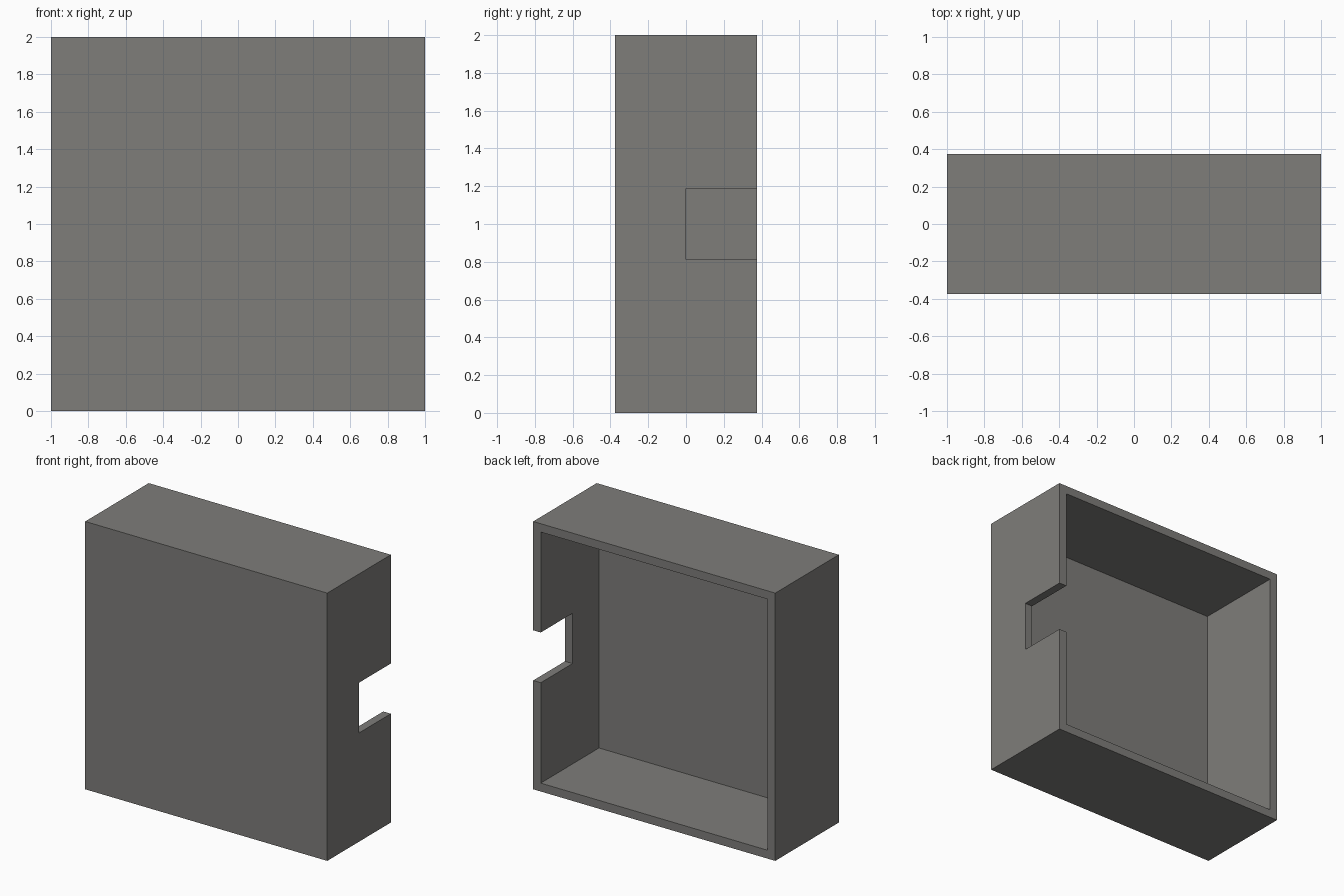
import bpy, bmesh

if "Cube" in bpy.data.objects:
    bpy.data.objects.remove(bpy.data.objects["Cube"])

T = 0.0625            # wall thickness
W, D, H = 1.0, 0.375, 2.0

mat = bpy.data.materials.new("warm grey")
mat.diffuse_color = (0.21, 0.205, 0.195, 1)
mat.use_nodes = True
mat.node_tree.nodes["Principled BSDF"].inputs["Base Color"].default_value = mat.diffuse_color


def box(name, x0, x1, y0, y1, z0, z1):
    bm = bmesh.new()
    bmesh.ops.create_cube(bm, size=1)
    for v in bm.verts:
        v.co.x = x1 if v.co.x > 0 else x0
        v.co.y = y1 if v.co.y > 0 else y0
        v.co.z = z1 if v.co.z > 0 else z0
    me = bpy.data.meshes.new(name)
    bm.to_mesh(me)
    bm.free()
    me.materials.append(mat)
    ob = bpy.data.objects.new(name, me)
    bpy.context.collection.objects.link(ob)
    return ob


# Outer case
case = box("open_case", -W, W, -D, D, 0, H)

# Cutters: the hollow open to the back, and the notch in the right wall
hollow = box("hollow_cutter", -W + T, W - T, -D + T, D + 0.2, T, H - T)
notch = box("notch_cutter", W - 2 * T, W + 0.2, 0, D + 0.3, 0.8125, 1.1875)

for cutter in (hollow, notch):
    mod = case.modifiers.new(cutter.name, 'BOOLEAN')
    mod.operation = 'DIFFERENCE'
    mod.solver = 'EXACT'
    mod.object = cutter
    bpy.context.view_layer.objects.active = case
    bpy.ops.object.modifier_apply(modifier=mod.name)
    bpy.data.objects.remove(cutter)
